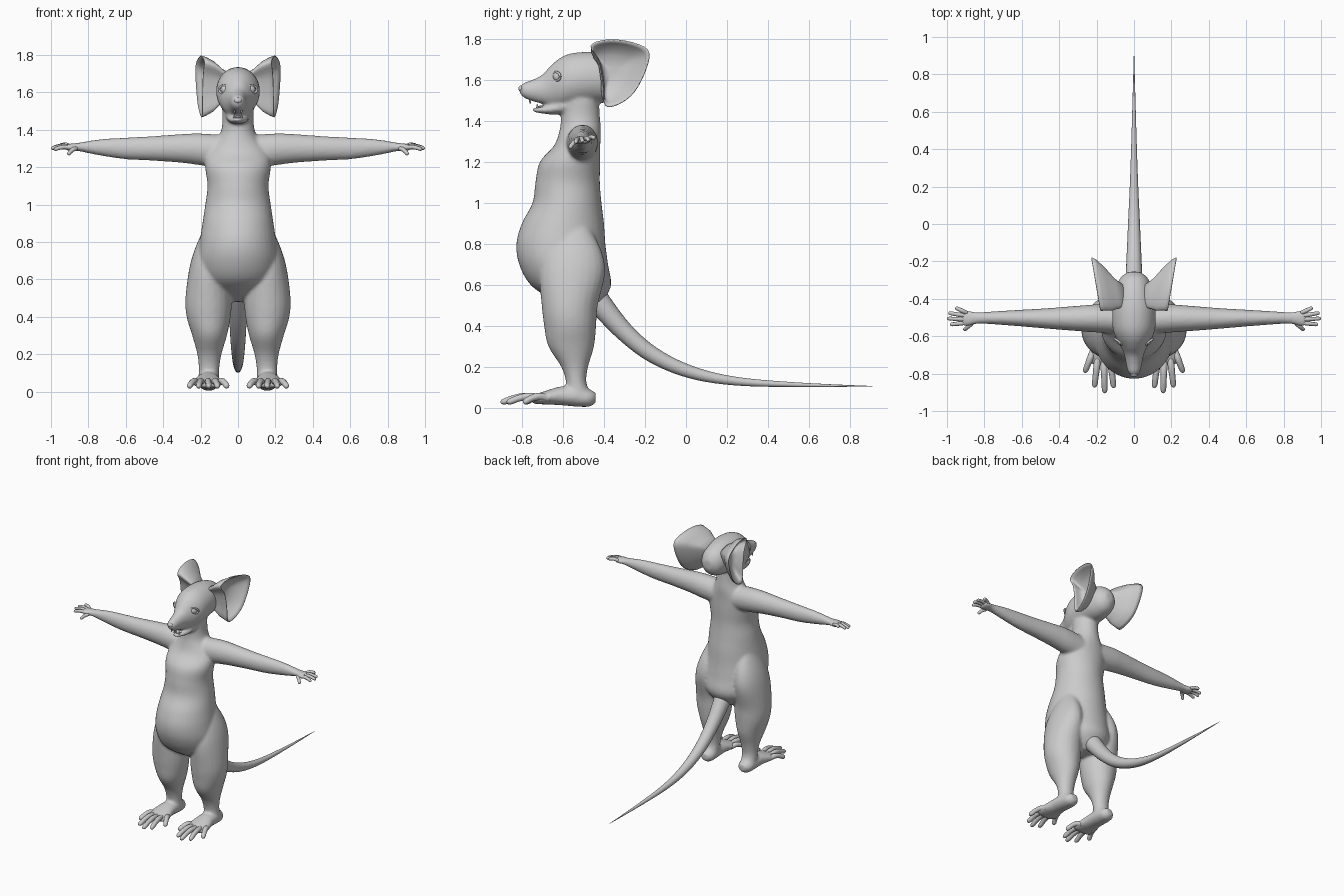
import bpy, bmesh, math
from mathutils import Vector, Matrix

cube = bpy.data.objects.get("Cube")
if cube:
    bpy.data.objects.remove(cube)

grey = bpy.data.materials.new("plain_grey")
grey.use_nodes = True
grey.diffuse_color = (0.6, 0.6, 0.6, 1)
grey.node_tree.nodes["Principled BSDF"].inputs["Base Color"].default_value = (0.6, 0.6, 0.6, 1)

X, Y, Z = Vector((1, 0, 0)), Vector((0, 1, 0)), Vector((0, 0, 1))


def spline(keys, steps=5, closed=False):
    """Smooth curve through tuples of any length."""
    n, out = len(keys), []
    for i in range(n if closed else n - 1):
        pick = [keys[(i + k) % n] if closed else keys[min(max(i + k, 0), n - 1)] for k in (-1, 0, 1, 2)]
        for s in range(steps):
            t = s / steps
            out.append([0.5 * (2 * b + (c - a) * t + (2 * a - 5 * b + 4 * c - d) * t * t
                               + (3 * b - a - 3 * c + d) * t ** 3) for a, b, c, d in zip(*pick)])
    return out if closed else out + [list(keys[-1])]


def skin(bm, rings):
    """Bridge rings of points and cap both ends."""
    loops = [[bm.verts.new(p) for p in ring] for ring in rings]
    n = len(loops[0])
    for a, b in zip(loops, loops[1:]):
        for i in range(n):
            bm.faces.new((a[i], a[(i + 1) % n], b[(i + 1) % n], b[i]))
    bm.faces.new(loops[0])
    bm.faces.new(loops[-1])


def tube(bm, keys, across, axis=None, side=1, n=24):
    """Loft ellipses; each key is x, y, z, radius across, radius other way."""
    pts = spline(keys)
    rings = []
    for i, p in enumerate(pts):
        c = Vector(p[:3])
        t = axis or Vector(pts[min(i + 1, len(pts) - 1)][:3]) - Vector(pts[max(i - 1, 0)][:3])
        t = t.normalized()
        u = (across - t * across.dot(t)).normalized()
        v = t.cross(u)
        ring = []
        for k in range(n):
            a = 2 * math.pi * k / n
            q = c + u * (math.cos(a) * max(p[3], 0.001)) + v * (math.sin(a) * max(p[4], 0.001))
            ring.append((q.x * side, q.y, q.z))
        rings.append(ring)
    skin(bm, rings)


def finish(bm, name):
    bmesh.ops.recalc_face_normals(bm, faces=bm.faces)
    me = bpy.data.meshes.new(name)
    for f in bm.faces:
        f.smooth = True
    bm.to_mesh(me)
    bm.free()
    me.materials.append(grey)
    ob = bpy.data.objects.new(name, me)
    bpy.context.collection.objects.link(ob)
    return ob


# Body: overlapping volumes fused into one skin
body = bmesh.new()
torso = [(1.5, -.515, .085, .09), (1.42, -.515, .085, .095), (1.36, -.515, .105, .1), (1.28, -.53, .165, .112),
         (1.2, -.565, .175, .147), (1.1, -.577, .163, .157), (1, -.58, .175, .168), (.9, -.6, .19, .2),
         (.8, -.61, .205, .217), (.7, -.597, .215, .217), (.6, -.562, .2, .197), (.53, -.53, .14, .13),
         (.48, -.51, .06, .06)]
tube(body, [(0, y, z, rx, ry) for z, y, rx, ry in torso], X, Z, n=40)

head = [(-.255, 1.6, .03, .035), (-.29, 1.6, .075, .085), (-.36, 1.605, .1, .115), (-.45, 1.61, .115, .125),
        (-.55, 1.6, .115, .13), (-.61, 1.585, .097, .123), (-.66, 1.568, .069, .1), (-.7, 1.553, .052, .072),
        (-.75, 1.547, .042, .052), (-.79, 1.548, .033, .037), (-.812, 1.55, .014, .016)]
tube(body, [(0, y, z, rx, rz) for y, z, rx, rz in head], X, Y, n=32)
jaw = [(-.54, 1.485, .075, .05), (-.65, 1.457, .055, .027), (-.71, 1.452, .036, .016), (-.748, 1.453, .016, .01)]
tube(body, [(0, y, z, rx, rz) for y, z, rx, rz in jaw], X, Y)

leg = [(.13, -.55, .88, .05, .08), (.147, -.55, .76, .085, .14), (.155, -.555, .65, .107, .16),
       (.158, -.567, .5, .123, .137), (.157, -.565, .4, .118, .127), (.152, -.56, .3, .093, .112),
       (.153, -.543, .2, .065, .066), (.155, -.535, .12, .055, .05), (.157, -.525, .05, .057, .075)]
foot = [(.155, -.44, .05, .025, .025), (.156, -.47, .047, .05, .042), (.158, -.53, .055, .058, .05),
        (.16, -.61, .058, .063, .046), (.162, -.68, .05, .078, .034), (.162, -.73, .042, .078, .024),
        (.162, -.755, .038, .06, .012)]
arm = [(.05, -.51, 1.28, .08, .09), (.2, -.505, 1.295, .075, .085), (.3, -.505, 1.3, .068, .077),
       (.45, -.505, 1.3, .056, .066), (.6, -.503, 1.3, .045, .058), (.72, -.502, 1.305, .037, .046),
       (.8, -.502, 1.307, .032, .033), (.85, -.503, 1.308, .033, .023), (.895, -.505, 1.306, .044, .02),
       (.925, -.505, 1.306, .036, .014)]
for side in (1, -1):
    tube(body, leg, X, Z, side)
    tube(body, foot, X, Y, side)
    tube(body, arm, Y, X, side)
body_ob = finish(body, "body")
remesh = body_ob.modifiers.new("fuse", 'REMESH')
remesh.mode = 'VOXEL'
remesh.voxel_size = 0.009
remesh.use_smooth_shade = True
relax = body_ob.modifiers.new("relax", 'SMOOTH')
relax.factor = 0.5
relax.iterations = 8

# Tail
bm = bmesh.new()
tail = [(-.5, .62, .07), (-.425, .515, .058), (-.3, .37, .046), (-.16, .257, .039), (.02, .175, .031),
        (.24, .13, .021), (.55, .112, .011), (.91, .105, .001)]
tube(bm, [(0, y, z, r, r) for y, z, r in tail], X)
finish(bm, "tail")

# Toes and fingers: base, tip
toes = [((.105, -.68), (.055, -.785)), ((.13, -.7), (.108, -.878)), ((.162, -.71), (.156, -.905)),
        ((.192, -.7), (.212, -.875)), ((.215, -.67), (.264, -.795))]
fingers = [((.895, -.475, 1.31), (.955, -.447, 1.318)), ((.905, -.49, 1.31), (.993, -.475, 1.305)),
           ((.905, -.51, 1.31), (1.0, -.505, 1.3)), ((.9, -.528, 1.305), (.985, -.538, 1.295)),
           ((.865, -.53, 1.3), (.91, -.568, 1.268))]


def digit(bm, a, b, r, arch, across, side):
    a, b = Vector(a), Vector(b)
    shape = [(0, .9, 0), (.35, .95, 1), (.65, .85, .8), (.88, .8, .1), (.97, .5, 0), (1, .05, 0)]
    tube(bm, [(*(a.lerp(b, t) + Z * arch * h), r * s, r * s) for t, s, h in shape], across, None, side, 12)


for side, label in ((1, "left"), (-1, "right")):
    bm = bmesh.new()
    for a, b in toes:
        digit(bm, (*a, .045), (*b, .028), .019, .016, X, side)
    finish(bm, label + "_toes")
    bm = bmesh.new()
    for a, b in fingers:
        digit(bm, a, b, .0125, .006, Y, side)
    finish(bm, label + "_fingers")

    # Ear: cup from the skull out to the rim, then back into the hollow
    rim = spline([(-.465, 1.765), (-.39, 1.795), (-.28, 1.787), (-.185, 1.745), (-.19, 1.66), (-.25, 1.54),
                  (-.33, 1.478), (-.395, 1.475), (-.405, 1.58), (-.425, 1.69)], 4, True)
    layers = [(.05, .4, .06), (.09, .55, .05), (.14, .82, .025), (.18, .95, .005), (.203, 1, 0), (.205, .96, 0),
              (.185, .88, .004), (.15, .72, .02), (.125, .5, .03), (.115, .2, .035)]
    bm = bmesh.new()
    rings = []
    for x, s, fwd in layers:
        ring = []
        for y, z in rim:
            dy, dz = (y + .32) * s, (z - 1.64) * s
            ring.append((side * (x + .17 * dy), -.32 - fwd + dy, 1.64 + dz))
        rings.append(ring)
    skin(bm, rings)
    finish(bm, label + "_ear")

    # Eye with a lid rim
    bm = bmesh.new()
    face = Matrix.Translation((side * .066, -.622, 1.615)) @ Matrix.Rotation(side * math.radians(35), 4, 'Z')
    bmesh.ops.create_uvsphere(bm, u_segments=20, v_segments=12, radius=.027, matrix=face)
    finish(bm, label + "_eye")
    bm = bmesh.new()
    loop = [face @ Vector((.034 * math.cos(a), -.014, .021 * math.sin(a)))
            for a in [2 * math.pi * k / 16 for k in range(17)]]
    tube(bm, [(*p, .006, .006) for p in loop], Vector((side * .57, -.82, 0)), n=8)
    finish(bm, label + "_eyelid")

# Nose, tongue and teeth
bm = bmesh.new()
bmesh.ops.create_uvsphere(bm, u_segments=20, v_segments=12, radius=.018,
                          matrix=Matrix.Translation((0, -.803, 1.556)) @ Matrix.Diagonal((1.15, .8, .85, 1)))
finish(bm, "nose")
bm = bmesh.new()
tube(bm, [(0, -.62, 1.472, .03, .01), (0, -.7, 1.468, .022, .007), (0, -.73, 1.466, .006, .003)], X, Y, n=16)
finish(bm, "tongue")
bm = bmesh.new()
for side in (1, -1):
    for x, y, z, d in ((.018, -.76, 1.502, -1), (.02, -.725, 1.462, 1)):
        tube(bm, [(x, y, z, .006, .006), (x, y, z + d * .012, .004, .004), (x, y, z + d * .02, .001, .001)],
             X, Z, side, 8)
finish(bm, "teeth")
